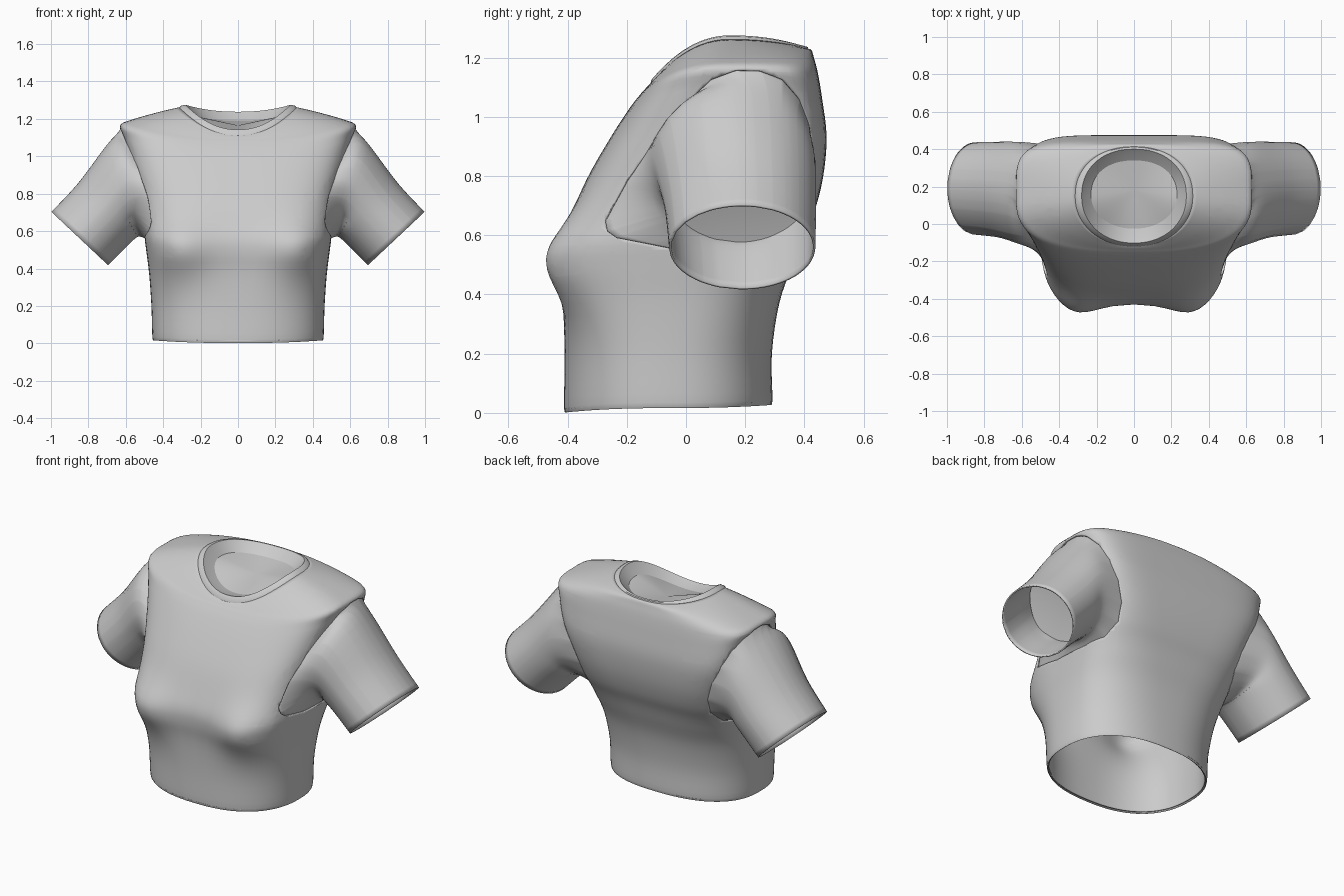
import bpy, bmesh, math
from mathutils import Vector

if "Cube" in bpy.data.objects:
    bpy.data.objects.remove(bpy.data.objects["Cube"])

N = 72  # columns around the torso


def catmull(rows, steps):
    """Smoothly interpolate rows of numbers."""
    out = []
    for i in range(len(rows) - 1):
        p0, p1, p2 = rows[max(i - 1, 0)], rows[i], rows[i + 1]
        p3 = rows[min(i + 2, len(rows) - 1)]
        for s in range(steps):
            t = s / steps
            out.append([0.5 * (2 * b + (c - a) * t + (2 * a - 5 * b + 4 * c - d) * t * t
                               + (3 * b - a - 3 * c + d) * t ** 3)
                        for a, b, c, d in zip(p0, p1, p2, p3)])
    return out + [list(rows[-1])]


def ring(w, yf, yb, zf, zs, zb, nf, nb):
    """Closed body section: half width, front/back y, front/side/back z, squareness."""
    pts = []
    for k in range(N):
        a = 2 * math.pi * k / N
        c, s = math.cos(a), math.sin(a)
        n = nf if s < 0 else nb
        x = w * math.copysign(abs(c) ** (2 / n), c)
        y = (yf + yb) / 2 + (yb - yf) / 2 * math.copysign(abs(s) ** (2 / n), s)
        z = zs + ((zf if s < 0 else zb) - zs) * s * s
        if s < 0:  # bust fullness
            y -= (0.072 * math.exp(-((abs(x) - 0.33) / 0.16) ** 2)
                  * math.exp(-((z - 0.5) / 0.15) ** 2) * min(1, -2 * s))
        pts.append((x, y, z))
    return pts


def loft(bm, rings):
    vs = [[bm.verts.new(p) for p in r] for r in rings]
    n = len(rings[0])
    for a, b in zip(vs, vs[1:]):
        for k in range(n):
            m = (k + 1) % n
            bm.faces.new((a[k], a[m], b[m], b[k]))
    return vs


def fan(bm, points, centre):
    edge = [bm.verts.new(p) for p in points]
    tip = bm.verts.new(centre)
    for a, b in zip(edge, edge[1:] + edge[:1]):
        bm.faces.new((a, b, tip))


def finish(bm, name, thickness=0, mirror=False, angle=40):
    me = bpy.data.meshes.new(name)
    bm.to_mesh(me)
    bm.free()
    ob = bpy.data.objects.new(name, me)
    bpy.context.collection.objects.link(ob)
    bpy.ops.object.select_all(action='DESELECT')
    ob.select_set(True)
    bpy.context.view_layer.objects.active = ob
    bpy.ops.object.shade_smooth_by_angle(angle=math.radians(angle))
    if mirror:
        ob.modifiers.new("mirror", 'MIRROR').use_mirror_merge = False
    if thickness:
        sol = ob.modifiers.new("cloth", 'SOLIDIFY')
        sol.thickness, sol.offset = thickness, -1
    return ob


# Torso shell: w, yf, yb, zf, zs, zb, nf, nb
body = [
    (.45, -.405, .285, .004, .018, .028, 2.4, 2.4),
    (.458, -.412, .292, .02, .035, .045, 2.4, 2.4),
    (.463, -.41, .29, .19, .2, .2, 2.5, 2.5),
    (.475, -.415, .315, .37, .37, .37, 2.8, 2.8),
    (.49, -.428, .36, .48, .49, .5, 3.1, 3.2),
    (.50, -.425, .39, .56, .57, .58, 3.4, 3.6),
    (.505, -.395, .43, .65, .66, .67, 3.5, 4.2),
    (.525, -.335, .462, .79, .8, .79, 3.4, 5),
    (.57, -.255, .475, .93, .96, .93, 3.1, 5.5),
    (.612, -.19, .46, 1.03, 1.10, 1.06, 2.8, 5),
    (.63, -.155, .445, 1.075, 1.165, 1.15, 2.7, 4.5),
    (.57, -.14, .432, 1.092, 1.195, 1.2, 2.5, 3.5),
    (.43, -.128, .424, 1.105, 1.235, 1.225, 2.3, 2.7),
    (.315, -.118, .412, 1.113, 1.262, 1.23, 2.1, 2.2),
]
bm = bmesh.new()
loft(bm, [ring(*r) for r in catmull(body, 4)])

# Armholes: slice along a convex outline seen from the side, then drop the inside
hole = [(-.275, .65), (-.268, .615), (-.235, .592), (-.06, .557), (.15, .55), (.28, .57),
        (.36, .64), (.405, .74), (.425, .86), (.418, .97), (.385, 1.06), (.325, 1.125),
        (.25, 1.155), (.17, 1.157), (.085, 1.125), (0, 1.045), (-.1, .925), (-.2, .785)]
planes = [(Vector((0, *p)), Vector((0, q[1] - p[1], p[0] - q[0])).normalized())
          for p, q in zip(hole, hole[1:] + hole[:1])]


def inside(f):
    c = f.calc_center_median()
    return abs(c.x) > .3 and all((c - co).dot(no) < 0 for co, no in planes)


for co, no in planes:
    faces = [f for f in bm.faces
             if abs(f.calc_center_median().x) > .3 and .45 < f.calc_center_median().z < 1.22]
    geom = list({e for f in faces for e in f.edges} | {v for f in faces for v in f.verts}) + faces
    bmesh.ops.bisect_plane(bm, geom=geom, dist=1e-5, plane_co=co, plane_no=no)
bmesh.ops.delete(bm, geom=[f for f in bm.faces if inside(f)], context='FACES')
bmesh.ops.remove_doubles(bm, verts=bm.verts[:], dist=0.0015)

rim = [v.co.copy() for v in bm.verts
       if v.is_boundary and v.co.x > .3 and .45 < v.co.z < 1.2]
finish(bm, "torso", thickness=0.012)

# Sleeves: start tucked under the armhole rim and run down to the cuff
mid = Vector((0, .09, .85))


def phi(p):
    return math.atan2((p.z - mid.z) / .3, (p.y - mid.y) / .35)


rim.sort(key=phi)
angles = [phi(p) for p in rim]
start = []
for p in rim:
    back = max(0, min(1, (p.y - .2) / .2))
    q = mid + (p - mid) * (1.015 - .015 * back)
    start.append(Vector((p.x - .014, q.y, q.z)))


def oval(cx, cy, cz, ry, ux, uz):
    return [Vector((cx + ux * math.sin(a), cy + ry * math.cos(a), cz + uz * math.sin(a)))
            for a in angles]


stations = [start,
            oval(.595, .163, .83, .275, .08, .262),
            oval(.705, .183, .706, .257, .15, .15),
            oval(.846, .19, .56, .247, .152, .143)]
flat = [[c for p in st for c in p] for st in stations]
rings = [[r[i:i + 3] for i in range(0, len(r), 3)] for r in catmull(flat, 5)]
bm = bmesh.new()
loft(bm, rings)
finish(bm, "sleeves", thickness=0.008, mirror=True)

# Panels closing each sleeve deep inside
bm = bmesh.new()
fan(bm, oval(.65, .177, .768, .255, .115, .2), (.62, .18, .79))
finish(bm, "sleeve_panels", mirror=True)

# Collar band with its turned-in inner wall
bm = bmesh.new()
collar = [
    (.317, -.121, .415, 1.108, 1.258, 1.226, 2.1, 2.2),
    (.303, -.117, .411, 1.125, 1.271, 1.236, 2.1, 2.2),
    (.28, -.102, .40, 1.142, 1.275, 1.238, 2.1, 2.2),
    (.262, -.08, .38, 1.135, 1.25, 1.22, 2.1, 2.2),
    (.23, -.025, .34, 1.125, 1.215, 1.19, 2.1, 2.2),
]
loft(bm, [ring(*r) for r in collar])
finish(bm, "collar", angle=50)

# Fan-shaped panel closing the neck
bm = bmesh.new()
fan(bm, ring(*collar[-1]), (0, .18, 1.165))
finish(bm, "neck_panel")
